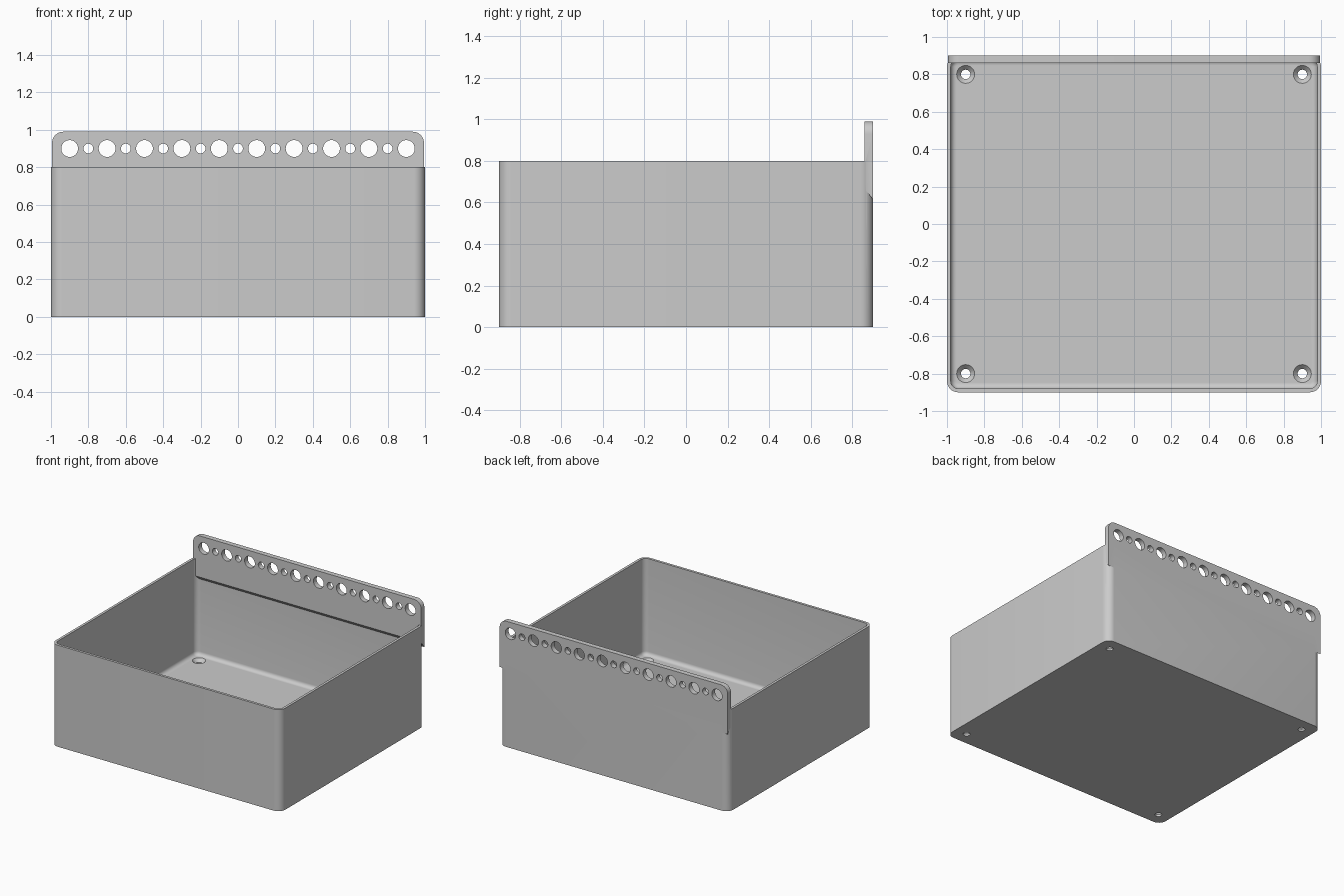
import bpy, bmesh, math
from mathutils import Vector, Matrix

if "Cube" in bpy.data.objects:
    bpy.data.objects.remove(bpy.data.objects["Cube"])

grey = bpy.data.materials.new("light grey plastic")
grey.use_nodes = True
COLOUR = (0.6, 0.6, 0.6, 1)
grey.diffuse_color = COLOUR
grey.node_tree.nodes["Principled BSDF"].inputs["Base Color"].default_value = COLOUR

W, D, H = 1.0, 0.9, 0.8          # half width, half depth, height
WALL, FLOOR = 0.02, 0.04
CORNER, FILLET = 0.06, 0.03
PLATE = 0.04                     # rail thickness
RAIL_TOP, RAIL_HALF = 0.99, 0.994


def make(name, bm):
    bmesh.ops.recalc_face_normals(bm, faces=bm.faces)
    mesh = bpy.data.meshes.new(name)
    bm.to_mesh(mesh)
    bm.free()
    mesh.materials.append(grey)
    obj = bpy.data.objects.new(name, mesh)
    bpy.context.collection.objects.link(obj)
    return obj


def ring(bm, inset, z):
    """Rounded rectangle of vertices, inset from the outer wall."""
    r, verts = CORNER - inset, []
    for k, (sx, sy) in enumerate([(1, 1), (-1, 1), (-1, -1), (1, -1)]):
        for i in range(9):
            a = (k + i / 8) * math.pi / 2
            verts.append(bm.verts.new((sx * (W - CORNER) + r * math.cos(a),
                                       sy * (D - CORNER) + r * math.sin(a), z)))
    return verts


def lathe_cutter(name, profile, place):
    """Solid of revolution about z from (radius, z) pairs."""
    bm = bmesh.new()
    loops = []
    for radius, z in profile:
        loops.append(bmesh.ops.create_circle(
            bm, segments=32, radius=radius,
            matrix=Matrix.Translation((0, 0, z)))["verts"])
    for a, b in zip(loops, loops[1:]):
        for i in range(32):
            j = (i + 1) % 32
            bm.faces.new((a[i], a[j], b[j], b[i]))
    bm.faces.new(loops[0])
    bm.faces.new(loops[-1])
    obj = make(name, bm)
    obj.data.transform(place)
    obj.hide_render = True
    return obj


def boolean(target, tool, operation):
    mod = target.modifiers.new(operation.lower(), "BOOLEAN")
    mod.operation, mod.object, mod.solver = operation, tool, "EXACT"
    bpy.context.view_layer.objects.active = target
    bpy.ops.object.modifier_apply(modifier=mod.name)
    bpy.data.objects.remove(tool)


# Open bin: outer wall, rim, inner wall, floor fillet
bm = bmesh.new()
levels = [(0, 0), (0, H), (WALL, H)]
for i in range(7):
    a = i / 6 * math.pi / 2
    levels.append((WALL + FILLET * (1 - math.cos(a)),
                   FLOOR + FILLET * (1 - math.sin(a))))
rings = [ring(bm, *level) for level in levels]
for a, b in zip(rings, rings[1:]):
    for i in range(len(a)):
        j = (i + 1) % len(a)
        bm.faces.new((a[i], a[j], b[j], b[i]))
bm.faces.new(rings[0])
bm.faces.new(rings[-1])
storage_bin = make("storage_bin", bm)

# Hanging rail: rounded top corners, sloping underside
bm = bmesh.new()
outline = [(-RAIL_HALF, None), (RAIL_HALF, None)]
for side in (1, -1):
    for i in range(9):
        a = i / 8 * math.pi / 2
        a = a if side == 1 else math.pi / 2 + a
        outline.append((side * (RAIL_HALF - CORNER) + CORNER * math.cos(a),
                        RAIL_TOP - CORNER + CORNER * math.sin(a)))
sides = []
for y, low in ((D - PLATE, 0.665), (D, 0.615)):
    sides.append([bm.verts.new((x, y, low if z is None else z)) for x, z in outline])
    bm.faces.new(sides[-1])
for i in range(len(outline)):
    j = (i + 1) % len(outline)
    bm.faces.new((sides[0][i], sides[0][j], sides[1][j], sides[1][i]))
rail = make("hanging_rail", bm)

# Alternating large and small holes along the rail
for i in range(19):
    radius = 0.045 if i % 2 == 0 else 0.026
    place = (Matrix.Translation((-0.9 + i * 0.1, D - PLATE / 2, 0.9))
             @ Matrix.Rotation(math.pi / 2, 4, "X"))
    boolean(rail, lathe_cutter("rail_hole", [(radius, -0.1), (radius, 0.1)], place),
            "DIFFERENCE")

# Countersunk screw holes in the floor
for x in (-0.9, 0.9):
    for y in (-0.8, 0.8):
        profile = [(0.025, -0.1), (0.025, 0.015), (0.048, FLOOR), (0.048, 0.06)]
        boolean(storage_bin, lathe_cutter("screw_hole", profile,
                                          Matrix.Translation((x, y, 0))), "DIFFERENCE")

boolean(storage_bin, rail, "UNION")
bpy.ops.object.select_all(action="DESELECT")
storage_bin.select_set(True)
bpy.context.view_layer.objects.active = storage_bin
bpy.ops.object.shade_smooth_by_angle(angle=math.radians(30))
